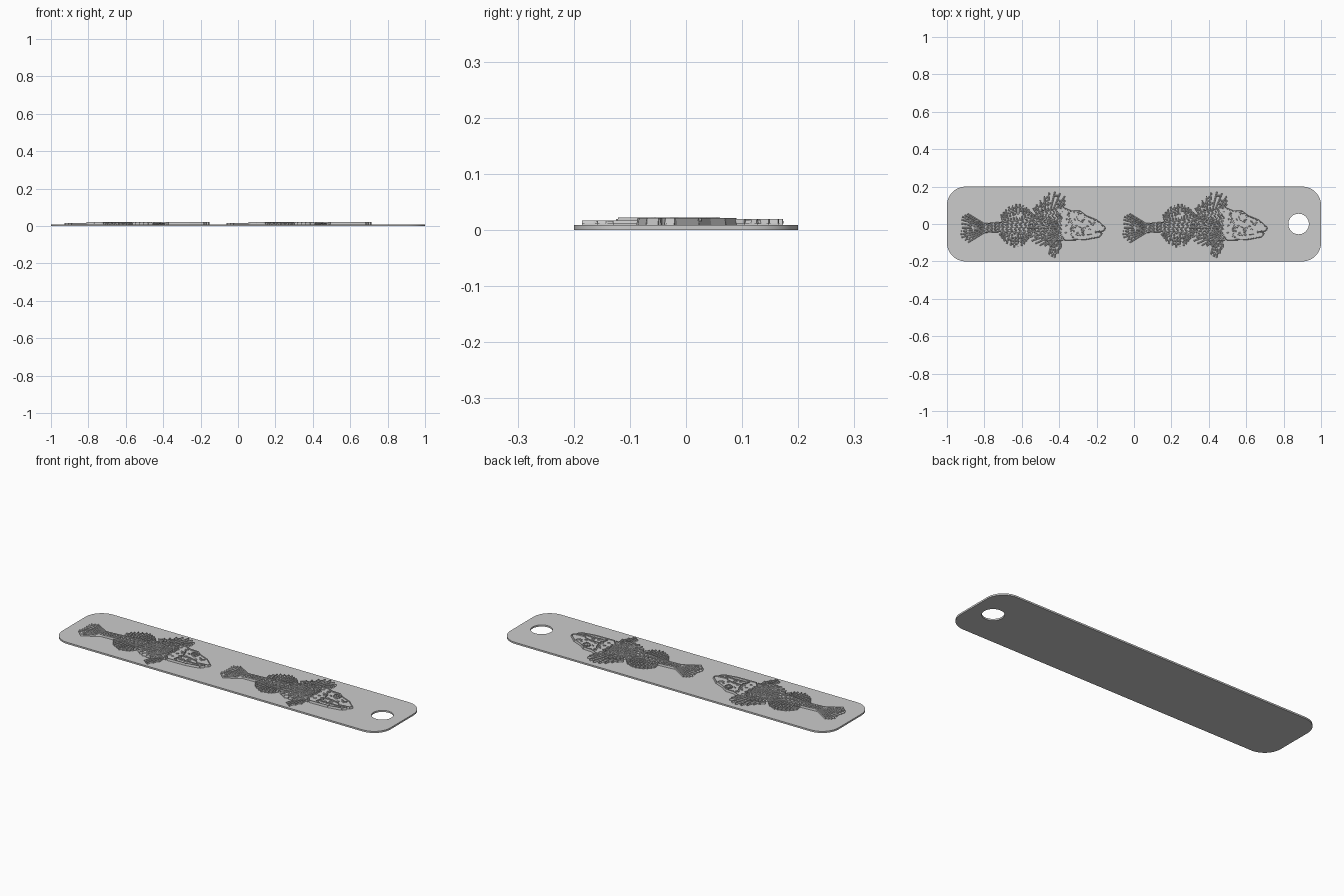
import bpy, bmesh, math, random
from mathutils import Vector

random.seed(4)
cube = bpy.data.objects.get("Cube")
if cube:
    bpy.data.objects.remove(cube, do_unlink=True)

PLATE = 0.009      # plate thickness
SPACING = 0.866    # distance between the two fish

grey = bpy.data.materials.new("plain grey")
grey.use_nodes = True
grey.diffuse_color = (0.6, 0.6, 0.6, 1)
grey.node_tree.nodes["Principled BSDF"].inputs["Base Color"].default_value = (0.6, 0.6, 0.6, 1)


def finish(bm, name):
    """Make one relief part and its twin on the second fish."""
    bmesh.ops.recalc_face_normals(bm, faces=bm.faces)
    mesh = bpy.data.meshes.new(name)
    bm.to_mesh(mesh)
    bm.free()
    mesh.materials.append(grey)
    for side, dx in (("rear", 0), ("front", SPACING)):
        ob = bpy.data.objects.new(f"{side}_fish_{name}", mesh)
        ob.location.x = dx
        bpy.context.collection.objects.link(ob)


def slab(bm, pts, top):
    """Flat raised shape standing on the plate."""
    low = [bm.verts.new((p[0], p[1], PLATE - 0.002)) for p in pts]
    high = [bm.verts.new((p[0], p[1], top)) for p in pts]
    bm.faces.new(low[::-1])
    bm.faces.new(high)
    for i in range(len(pts)):
        j = (i + 1) % len(pts)
        bm.faces.new((low[i], low[j], high[j], high[i]))


def ridge(bm, a, b, top, width=0.006, base=PLATE):
    """Narrow raised line with sloping sides from a to b."""
    a, b = Vector(a[:2]), Vector(b[:2])
    d = (b - a).normalized()
    side = Vector((-d.y, d.x)) * width / 2
    ends = []
    for p in (a, b):
        ends.append([bm.verts.new((*(p + side * k), z)) for k, z in
                     ((-1, base), (1, base), (0.45, top), (-0.45, top))])
    for i in range(4):
        j = (i + 1) % 4
        bm.faces.new((ends[0][i], ends[0][j], ends[1][j], ends[1][i]))
    bm.faces.new(ends[0])
    bm.faces.new(ends[1][::-1])


def chain(bm, pts, top, width=0.006, base=PLATE):
    for a, b in zip(pts, pts[1:]):
        ridge(bm, a, b, top, width, base)


def along(pts, t):
    """Point at fraction t of a polyline."""
    s = t * (len(pts) - 1)
    i = min(int(s), len(pts) - 2)
    return Vector(pts[i]).lerp(Vector(pts[i + 1]), s - i)


def fin(name, root, tips, rays, web, top, notch=0.1, bands=(0.4, 0.6, 0.8)):
    """Webbed fan with raised rays, scalloped rim and cross bands."""
    bm = bmesh.new()
    a = [along(root, i / (rays - 1)) for i in range(rays)]
    b = [along(tips, i / (rays - 1)) for i in range(rays)]
    rim = []
    for i in range(rays):
        rim.append(b[i])
        if i < rays - 1:
            rim.append(((b[i] + b[i + 1]) / 2).lerp((a[i] + a[i + 1]) / 2, notch))
    slab(bm, a + rim[::-1], web)
    for p, q in zip(a, b):
        ridge(bm, p, q, top, 0.007, web)
    for f in bands:
        for i in range(rays - 1):
            if random.random() < 0.75:
                ridge(bm, a[i].lerp(b[i], f), a[i + 1].lerp(b[i + 1], f + 0.04),
                      top - 0.001, 0.007, web)
    finish(bm, name)


def circle(x, y, r, n):
    return [(x + r * math.cos(math.tau * i / n), y + r * math.sin(math.tau * i / n))
            for i in range(n)]


# Plate: rounded strip with a round hole near one end
outline = []
for k, (cx, cy) in enumerate(((0.9, 0.1), (-0.9, 0.1), (-0.9, -0.1), (0.9, -0.1))):
    for i in range(13):
        t = math.pi / 2 * (k + i / 12)
        outline.append((cx + 0.1 * math.cos(t), cy + 0.1 * math.sin(t)))
curve = bpy.data.curves.new("plate", "CURVE")
curve.dimensions = "2D"
curve.fill_mode = "BOTH"
curve.extrude = PLATE / 2
for pts in (outline, circle(0.88, 0, 0.055, 40)):
    spline = curve.splines.new("POLY")
    spline.points.add(len(pts) - 1)
    for v, p in zip(spline.points, pts):
        v.co = (*p, 0, 1)
    spline.use_cyclic_u = True
curve.materials.append(grey)
plate = bpy.data.objects.new("plate", curve)
plate.location.z = PLATE / 2
bpy.context.collection.objects.link(plate)
bpy.ops.object.select_all(action="DESELECT")
plate.select_set(True)
bpy.context.view_layer.objects.active = plate
bpy.ops.object.convert(target="MESH")

# Fins
fin("tail_fin", [(-0.8, 0), (-0.8, -0.045)],
    [(-0.89, 0.055), (-0.925, 0.035), (-0.92, -0.02), (-0.93, -0.065), (-0.89, -0.1)],
    11, 0.011, 0.017)
fin("second_dorsal_fin", [(-0.7, 0.005), (-0.54, 0.03)],
    [(-0.71, 0.05), (-0.675, 0.09), (-0.62, 0.11), (-0.57, 0.09), (-0.535, 0.05)],
    12, 0.012, 0.019)
fin("first_dorsal_fin", [(-0.52, 0.055), (-0.39, 0.08)],
    [(-0.54, 0.085), (-0.505, 0.12), (-0.465, 0.165), (-0.41, 0.175), (-0.365, 0.145),
     (-0.37, 0.105)], 10, 0.011, 0.019, 0.3)
fin("anal_fin", [(-0.7, -0.035), (-0.57, -0.05)],
    [(-0.72, -0.06), (-0.69, -0.1), (-0.64, -0.125), (-0.59, -0.115), (-0.565, -0.08)],
    11, 0.012, 0.019)
fin("pelvic_fin", [(-0.435, -0.08), (-0.395, -0.08)],
    [(-0.455, -0.165), (-0.425, -0.185), (-0.39, -0.13)], 5, 0.011, 0.017, 0.4)

# Trunk with rows of chevron scales
back = [(-0.81, 0), (-0.7, 0.01), (-0.555, 0.03), (-0.49, 0.072), (-0.38, 0.085)]
belly = [(-0.81, -0.045), (-0.7, -0.04), (-0.58, -0.055), (-0.475, -0.085), (-0.38, -0.085)]
bm = bmesh.new()
slab(bm, back + belly[::-1], 0.014)
chain(bm, back, 0.02)
chain(bm, belly, 0.02)
for col in range(22):
    rows = 3 if col < 11 else 5
    for row in range(rows):
        cells = []
        for dc, dr in ((0, 0), (0.8, 0.5), (0, 1)):
            t = (col + dc) / 22
            cells.append(along(belly, t).lerp(along(back, t), (row + dr) / rows))
        chain(bm, cells, 0.019 + 0.002 * random.random(), 0.007, 0.013)
finish(bm, "trunk")

fin("pectoral_fin", [(-0.405, 0.01), (-0.4, -0.07)],
    [(-0.5, 0.045), (-0.55, 0.02), (-0.57, -0.03), (-0.555, -0.085), (-0.51, -0.115),
     (-0.45, -0.12)], 12, 0.016, 0.022, 0.12)

# Head with gill cover, open mouth and spots
head = [(-0.42, 0.08), (-0.385, 0.088), (-0.34, 0.07), (-0.29, 0.068), (-0.255, 0.042),
        (-0.2, 0.02), (-0.155, -0.02), (-0.16, -0.035), (-0.225, -0.043), (-0.17, -0.048),
        (-0.185, -0.068), (-0.26, -0.082), (-0.37, -0.085), (-0.4, -0.04), (-0.39, 0.02)]
bm = bmesh.new()
slab(bm, head, 0.017)
chain(bm, head + head[:1], 0.021, 0.007)
chain(bm, [(-0.36, 0.06), (-0.335, 0.02), (-0.325, -0.02), (-0.34, -0.07)], 0.022)
chain(bm, [(-0.33, -0.02), (-0.28, -0.015), (-0.23, -0.03)], 0.022)
chain(bm, [(-0.32, -0.06), (-0.26, -0.055), (-0.2, -0.058)], 0.022)
for i in range(34):
    x = random.uniform(-0.385, -0.21)
    y = random.uniform(-0.07, 0.075 if x < -0.3 else 0.02)
    t = random.uniform(-0.6, 0.6)
    ridge(bm, (x, y), (x + 0.013 * math.cos(t), y + 0.013 * math.sin(t)), 0.021, 0.007, 0.016)
finish(bm, "head")

# Eye: ring and pupil
bm = bmesh.new()
ring = circle(-0.285, 0.037, 0.02, 14)
chain(bm, ring + ring[:1], 0.022)
slab(bm, circle(-0.285, 0.037, 0.009, 10), 0.022)
finish(bm, "eye")
